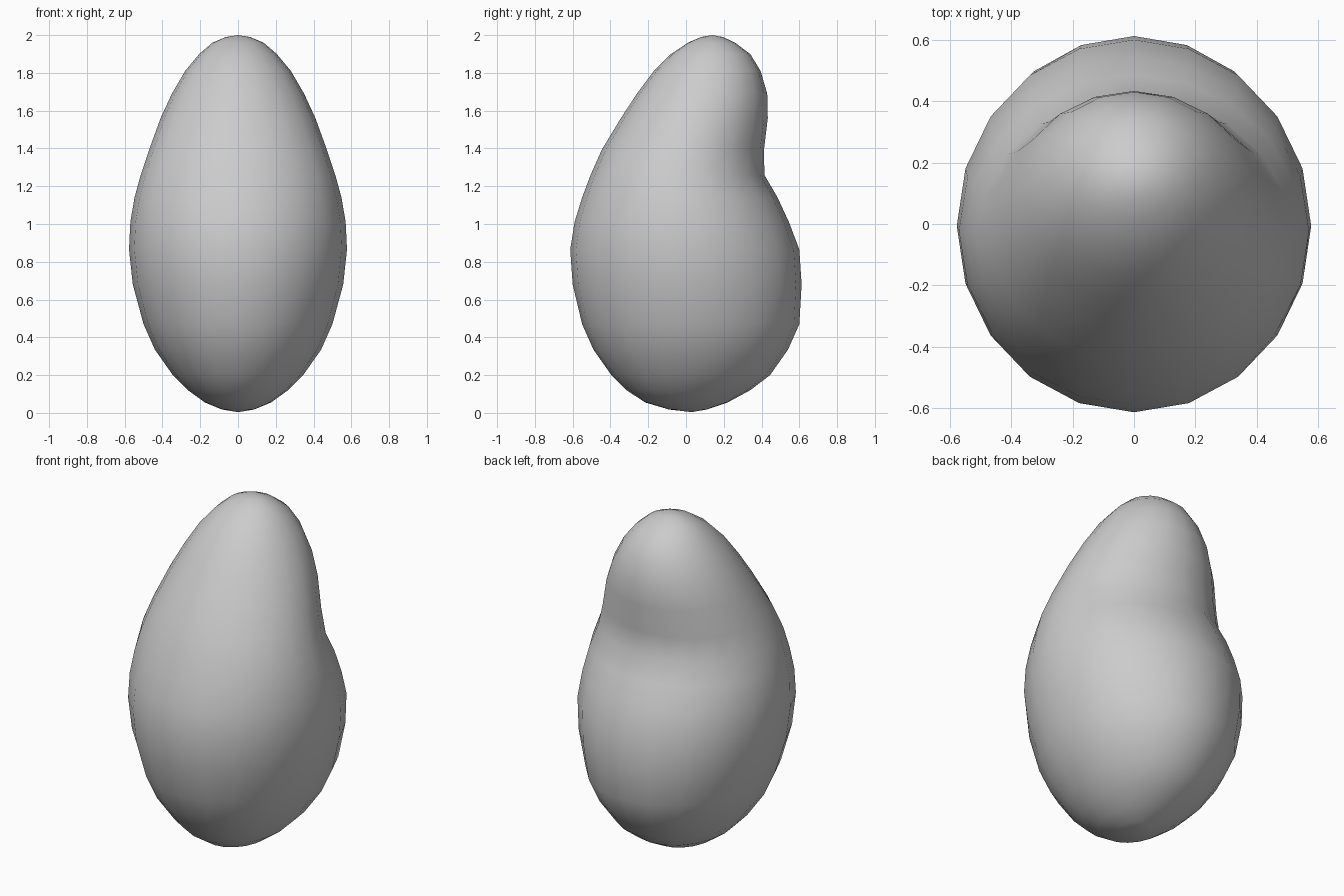
import bpy, bmesh, math

# Horizontal rings: height, front y, back y, half width
RINGS = [
    (0.018, -0.09, 0.11, 0.085),
    (0.055, -0.215, 0.22, 0.175),
    (0.12, -0.315, 0.34, 0.265),
    (0.20, -0.395, 0.445, 0.345),
    (0.335, -0.49, 0.54, 0.44),
    (0.47, -0.55, 0.60, 0.50),
    (0.68, -0.60, 0.612, 0.557),
    (0.865, -0.613, 0.60, 0.577),
    (1.01, -0.59, 0.545, 0.57),
    (1.14, -0.55, 0.485, 0.548),
    (1.26, -0.505, 0.415, 0.515),   # crease behind the neck
    (1.395, -0.445, 0.413, 0.47),
    (1.56, -0.345, 0.433, 0.41),
    (1.69, -0.26, 0.43, 0.35),
    (1.81, -0.17, 0.395, 0.28),
    (1.90, -0.08, 0.34, 0.205),
    (1.96, 0.01, 0.26, 0.135),
    (1.99, 0.08, 0.195, 0.065),
]
SIDES = 20

bm = bmesh.new()

# Elliptical cross-sections
loops = []
for z, front, back, half in RINGS:
    mid, depth = (front + back) / 2, (back - front) / 2
    loops.append([bm.verts.new((half * math.cos(a), mid + depth * math.sin(a), z))
                  for a in (2 * math.pi * i / SIDES for i in range(SIDES))])

# Skin between the rings
for low, high in zip(loops, loops[1:]):
    for i in range(SIDES):
        j = (i + 1) % SIDES
        bm.faces.new((low[i], low[j], high[j], high[i]))

# Rounded tips
bottom = bm.verts.new((0, 0.03, 0.004))
top = bm.verts.new((0, 0.14, 2.0))
for i in range(SIDES):
    j = (i + 1) % SIDES
    bm.faces.new((bottom, loops[0][j], loops[0][i]))
    bm.faces.new((top, loops[-1][i], loops[-1][j]))

for f in bm.faces:
    f.smooth = True
mesh = bpy.data.meshes.new("bean_body")
bm.to_mesh(mesh)
bm.free()
body = bpy.data.objects.new("bean_body", mesh)
bpy.context.collection.objects.link(body)
